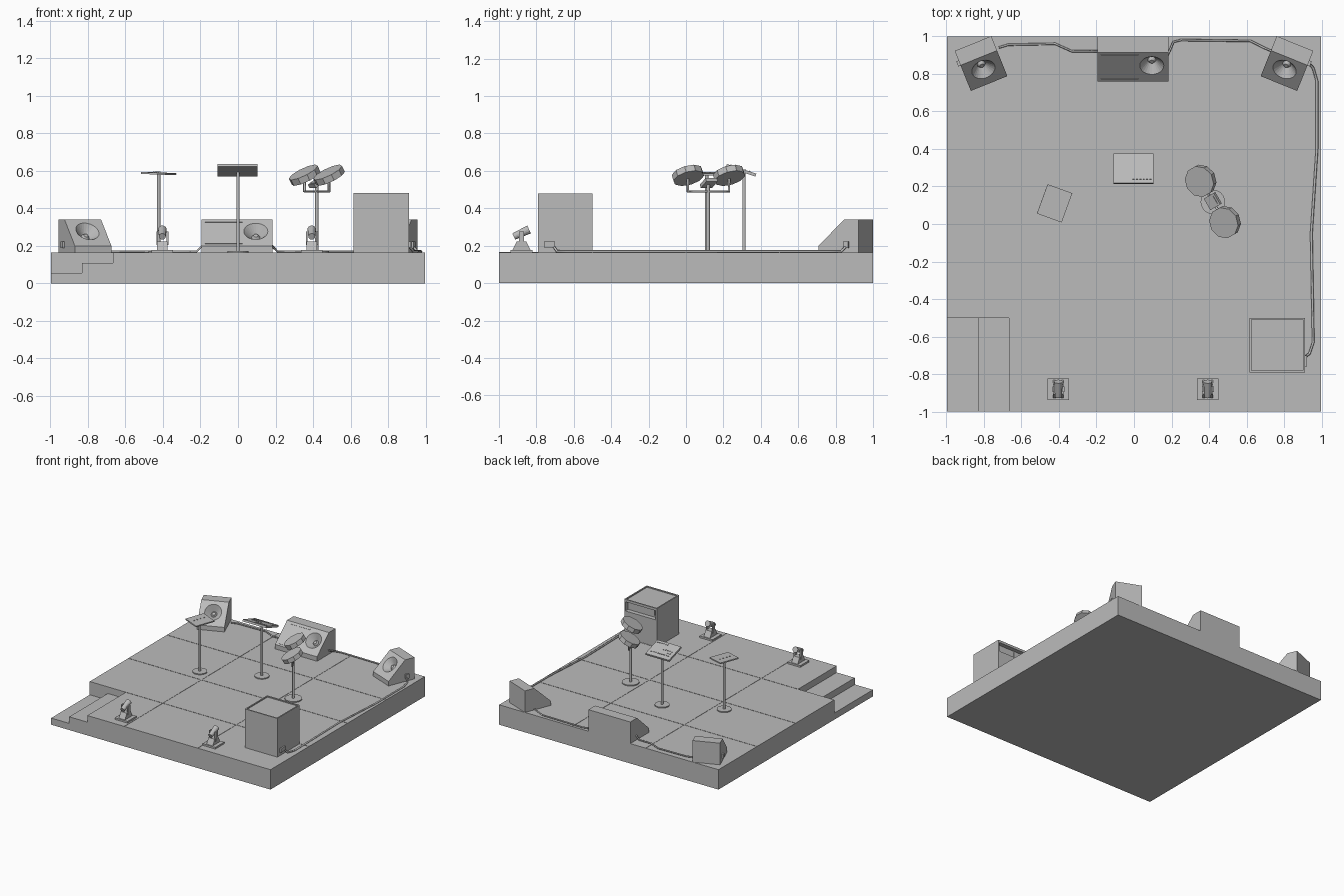
import bpy, bmesh, math
from mathutils import Vector, Matrix

cube = bpy.data.objects.get("Cube")
if cube:
    bpy.data.objects.remove(cube, do_unlink=True)

grey = bpy.data.materials.new("neutral_grey")
grey.use_nodes = True
grey.diffuse_color = (0.5, 0.5, 0.5, 1)
grey.node_tree.nodes["Principled BSDF"].inputs["Base Color"].default_value = (0.5, 0.5, 0.5, 1)
TOP = 0.163  # deck height


def finish(name, bm, matrix=None):
    bmesh.ops.recalc_face_normals(bm, faces=bm.faces)
    mesh = bpy.data.meshes.new(name)
    bm.to_mesh(mesh)
    bm.free()
    mesh.materials.append(grey)
    ob = bpy.data.objects.new(name, mesh)
    bpy.context.scene.collection.objects.link(ob)
    if matrix:
        ob.matrix_world = matrix
    return ob


def box(name, lo, hi, matrix=None):
    lo, hi = Vector(lo), Vector(hi)
    bm = bmesh.new()
    bmesh.ops.create_cube(bm, size=1)
    for v in bm.verts:
        v.co = Vector(a * b for a, b in zip(v.co, hi - lo)) + (lo + hi) / 2
    return finish(name, bm, matrix)


def cone(name, r1, r2, z0, z1, matrix, sides=24):
    bm = bmesh.new()
    bmesh.ops.create_cone(bm, cap_ends=True, segments=sides, radius1=r1, radius2=r2, depth=z1 - z0)
    bmesh.ops.translate(bm, verts=bm.verts, vec=(0, 0, (z0 + z1) / 2))
    return finish(name, bm, matrix)


def prism(name, points, offset, matrix=None):
    bm = bmesh.new()
    face = bm.faces.new([bm.verts.new(p) for p in points])
    new = bmesh.ops.extrude_face_region(bm, geom=[face])["geom"]
    bmesh.ops.translate(bm, verts=[g for g in new if isinstance(g, bmesh.types.BMVert)], vec=offset)
    return finish(name, bm, matrix)


def tube(name, points, radius):
    curve = bpy.data.curves.new(name, "CURVE")
    curve.dimensions = "3D"
    curve.bevel_depth = radius
    curve.bevel_resolution = 1
    curve.use_fill_caps = True
    spline = curve.splines.new("POLY")
    spline.points.add(len(points) - 1)
    for p, co in zip(spline.points, points):
        p.co = (*co, 1)
    curve.materials.append(grey)
    ob = bpy.data.objects.new(name, curve)
    bpy.context.scene.collection.objects.link(ob)


def place(x, y, z, angle=0, axis="Z"):
    return Matrix.Translation((x, y, z)) @ Matrix.Rotation(math.radians(angle), 4, axis)


# Stage deck with a notch for the corner steps
E, NX, NY = 0.995, -0.667, -0.5
prism("stage_deck", [(NX, -1, 0), (E, -1, 0), (E, 1, 0), (-E, 1, 0), (-E, NY, 0), (NX, NY, 0)], (0, 0, TOP))
MID = (NX - E) / 2
prism("corner_steps", [(-E, -1, 0), (NX, -1, 0), (NX, -1, TOP * 2 / 3), (MID, -1, TOP * 2 / 3),
                       (MID, -1, TOP / 3), (-E, -1, TOP / 3)], (0, 0.5, 0))

# Seams between deck panels
for i, y in enumerate((-0.5, 0, 0.5)):
    box(f"deck_seam_across_{i}", (NX if y < 0 else -E, y - 0.003, TOP), (E, y + 0.003, TOP + 0.002))
for i, x in enumerate((-0.333, 0.333)):
    box(f"deck_seam_along_{i}", (x - 0.003, -1, TOP), (x + 0.003, 1, TOP + 0.002))


# Wedge speakers: sloped cabinet, recessed driver cone and dust cap
def wedge(name, x, y, angle, width, depth, driver_x):
    m = place(x, y, TOP, angle)
    h, w, front = 0.177, width / 2, -depth / 2
    ridge = front + depth * 0.64
    cabinet = prism(name, [(-w, front, 0), (-w, front, 0.037), (-w, ridge, h), (-w, -front, h),
                           (-w, -front, 0)], (width, 0, 0), m)
    tilt = math.atan2(h - 0.037, ridge - front)
    slope = m @ Matrix.Translation((0, (front + ridge) / 2, (h + 0.037) / 2)) @ Matrix.Rotation(tilt, 4, "X")
    driver = slope @ Matrix.Translation((driver_x, 0.01, 0))
    cutter = cone(name + "_cutter", 0.022, 0.066, -0.045, 0.002, driver)
    cutter.hide_render = True
    cutter.hide_set(True)
    cutter.display_type = "WIRE"
    mod = cabinet.modifiers.new("driver_recess", "BOOLEAN")
    mod.object = cutter
    mod.solver = "EXACT"
    bpy.context.view_layer.objects.active = cabinet
    bpy.context.view_layer.update()
    bpy.ops.object.modifier_apply(modifier=mod.name)
    bpy.data.objects.remove(cutter, do_unlink=True)
    cone(name + "_dust_cap", 0.024, 0.012, -0.047, -0.03, driver)
    return slope, m


slope, _ = wedge("centre_speaker", -0.005, 0.88, 0, 0.38, 0.24, 0.1)
for i, y in enumerate((-0.088, 0.085)):
    box(f"centre_speaker_slot_{i}", (-0.17, y - 0.003, 0), (0.03, y + 0.003, 0.003), slope)
for side, name in ((-1, "right_speaker"), (1, "left_speaker")):
    _, m = wedge(name, side * 0.815, 0.855, -22 * side, 0.21, 0.23, 0)
    xs = sorted((side * 0.104, side * 0.118))
    box(name + "_connector", (xs[0], 0.03, 0.025), (xs[1], 0.06, 0.06), m)

# Cables along the deck
Z = TOP + 0.007
tube("rack_cable", [(0.91, -0.71, 0.2), (0.935, -0.69, Z), (0.955, -0.63, Z), (0.945, -0.05, Z),
                    (0.975, 0.4, Z), (0.975, 0.76, Z), (0.955, 0.83, Z), (0.93, 0.86, 0.2)], 0.007)
tube("left_speaker_cable", [(0.18, 0.9, 0.2), (0.21, 0.97, Z), (0.25, 0.98, Z), (0.62, 0.975, Z),
                            (0.69, 0.94, Z), (0.76, 0.91, Z)], 0.006)
tube("right_speaker_cable", [(-0.19, 0.92, 0.2), (-0.22, 0.92, Z), (-0.33, 0.92, Z), (-0.42, 0.96, Z),
                             (-0.67, 0.955, Z), (-0.72, 0.94, Z)], 0.006)

# Equipment rack with an open back compartment and recessed lid
X0, X1, Y0, Y1 = 0.615, 0.91, -0.79, -0.5
box("rack_body", (X0, Y0, TOP), (X1, Y1, 0.385))
box("rack_front_wall", (X0, Y0, 0.385), (X1, Y0 + 0.01, 0.48))
for name, x in (("right", X0), ("left", X1 - 0.01)):
    box(f"rack_{name}_wall", (x, Y0 + 0.01, 0.385), (x + 0.01, Y1, 0.48))
box("rack_back_rail", (X0 + 0.01, Y1 - 0.01, 0.46), (X1 - 0.01, Y1, 0.48))
box("rack_lid", (X0 + 0.01, Y0 + 0.01, 0.46), (X1 - 0.01, Y1 - 0.01, 0.472))
box("rack_inner_panel", (X0 + 0.01, Y1 - 0.05, 0.385), (X1 - 0.01, Y1 - 0.035, 0.46))
box("rack_screen", (X0 + 0.04, Y1 - 0.035, 0.4), (X0 + 0.12, Y1 - 0.028, 0.445))
box("rack_connector", (X1, -0.76, 0.19), (X1 + 0.012, -0.7, 0.222))


# Round-based stands
def stand(name, x, y, height, base):
    m = place(x, y, 0)
    cone(name + "_base", base, base, TOP, TOP + 0.008, m)
    cone(name + "_pole", 0.009, 0.009, TOP, height, m, 12)


stand("keyboard_stand", 0, 0.31, 0.595, 0.055)
m = place(-0.002, 0.295, 0.603, -18, "X")
box("keyboard_tray", (-0.107, -0.083, -0.008), (0.107, 0.083, 0.008), m)
for row, (y, count) in enumerate(((0.045, 9), (0.02, 2), (-0.005, 5), (-0.06, 6))):
    for i in range(count):
        x = -0.075 + i * 0.019 if row < 3 else i * 0.018
        box(f"tray_button_{row}_{i}", (x - 0.005, y - 0.003, 0.008), (x + 0.005, y + 0.003, 0.012), m)

stand("tablet_stand", -0.423, 0.11, 0.58, 0.055)
m = place(-0.423, 0.11, 0.585, -20) @ Matrix.Rotation(math.radians(3), 4, "Y")
box("tablet_tray", (-0.07, -0.083, -0.005), (0.07, 0.083, 0.005), m)
for i in range(4):
    y = -0.045 + i * 0.03
    box(f"tablet_button_{i}", (-0.015, y - 0.004, 0.005), (-0.007, y + 0.004, 0.009), m)

# Twin drum pads on a U-shaped bracket
stand("drum_stand", 0.42, 0.118, 0.53, 0.065)
lean = Vector((-0.42, -0.24, 0.87)).to_track_quat("Z", "Y").to_matrix().to_4x4()
A, B = (0.355, 0.23), (0.485, 0.01)
tube("drum_bracket", [(*A, 0.56), (*A, 0.49), (*B, 0.49), (*B, 0.56)], 0.008)
for name, (x, y) in (("back", A), ("front", B)):
    cone(f"{name}_drum_pad", 0.085, 0.085, -0.018, 0.018, Matrix.Translation((x, y, 0.576)) @ lean, 10)
m = Matrix.Translation((0.42, 0.122, 0.535)) @ Matrix.Rotation(math.radians(30), 4, "Z") \
    @ Matrix.Rotation(math.radians(-30), 4, "Y")
box("drum_module", (-0.035, -0.035, -0.01), (0.035, 0.035, 0.01), m)
box("drum_module_screen", (-0.024, -0.024, 0.01), (0.024, 0.024, 0.014), m)

# Moving spotlights at the front of the stage
for name, x in (("right", -0.403), ("left", 0.393)):
    m = place(x, -0.88, TOP)
    box(f"{name}_light_plate", (-0.058, -0.058, 0), (0.058, 0.058, 0.014), m)
    prism(f"{name}_light_base", [(-0.028, -0.048, 0.014), (-0.028, 0.048, 0.014), (-0.028, 0.025, 0.06),
                                 (-0.028, -0.025, 0.06)], (0.056, 0, 0), m)
    for side in (-1, 1):
        c = side * 0.027
        box(f"{name}_light_yoke_{side}", (c - 0.005, -0.014, 0.04), (c + 0.005, 0.014, 0.112), m)
    head = m @ Matrix.Translation((0, 0, 0.105)) @ Matrix.Rotation(math.radians(-65), 4, "X")
    cone(f"{name}_light_head", 0.018, 0.023, -0.045, 0.045, head, 16)
